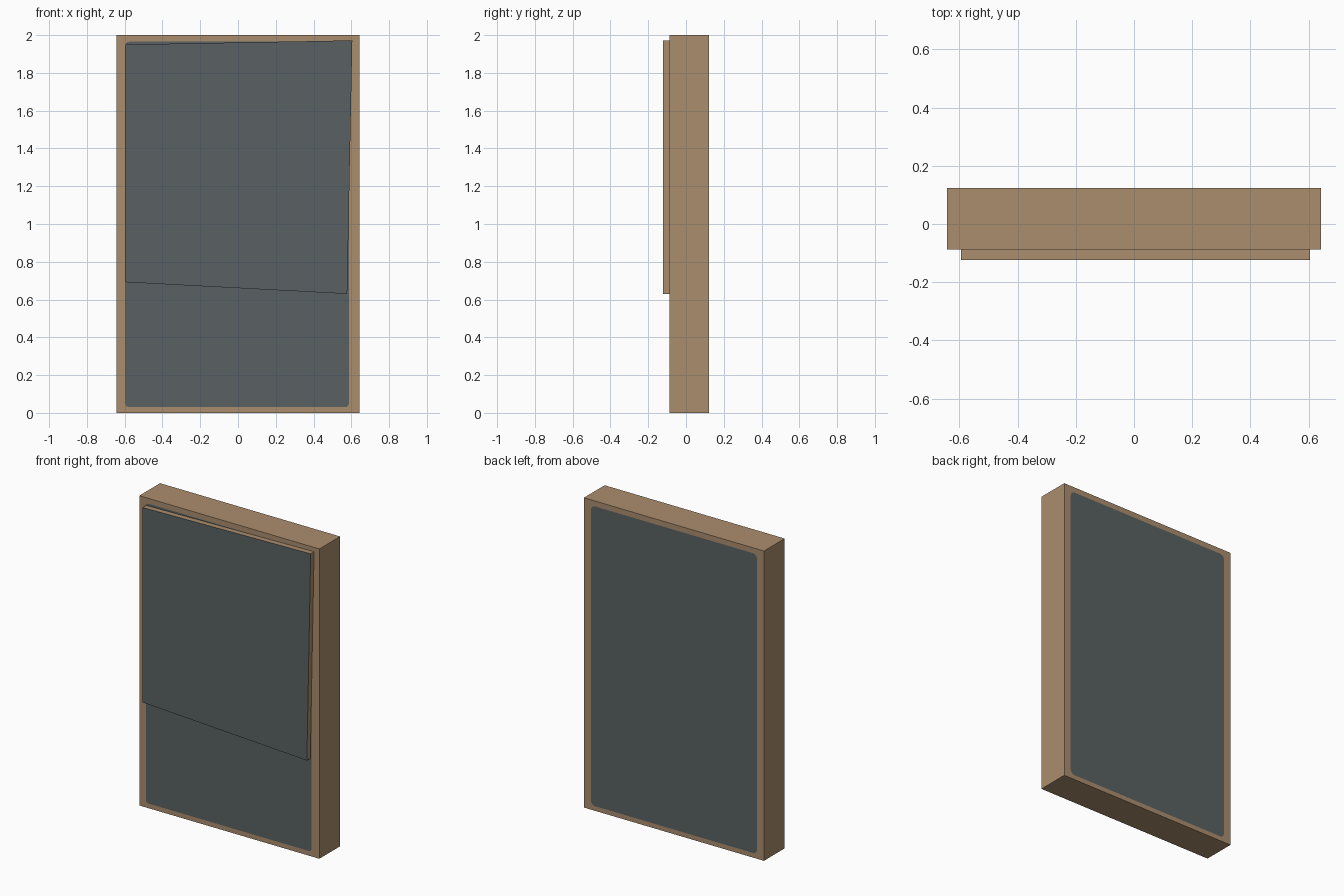
import bpy, bmesh, math

if "Cube" in bpy.data.objects:
    bpy.data.objects.remove(bpy.data.objects["Cube"])


def material(name, rgb):
    m = bpy.data.materials.new(name)
    m.diffuse_color = (*rgb, 1)
    m.use_nodes = True
    m.node_tree.nodes["Principled BSDF"].inputs["Base Color"].default_value = m.diffuse_color
    return m


TAN = material("tan wood", (0.41, 0.27, 0.155))
SLATE = material("dark slate", (0.10, 0.12, 0.125))


def rounded(x0, x1, z0, z1, r, steps=5):
    """Outline of a rounded rectangle in x, z."""
    pts = []
    corners = [(x1 - r, z1 - r), (x0 + r, z1 - r), (x0 + r, z0 + r), (x1 - r, z0 + r)]
    for i, (cx, cz) in enumerate(corners):
        for k in range(steps + 1):
            a = math.pi / 2 * (i + k / steps)
            pts.append((cx + r * math.cos(a), cz + r * math.sin(a)))
    return pts


def loop_edges(bm, verts):
    return [bm.edges.new((verts[i], verts[(i + 1) % len(verts)])) for i in range(len(verts))]


def finish(name, bm):
    me = bpy.data.meshes.new(name)
    bm.to_mesh(me)
    bm.free()
    me.materials.append(TAN)
    me.materials.append(SLATE)
    ob = bpy.data.objects.new(name, me)
    bpy.context.collection.objects.link(ob)
    return ob


# Frame block: tan box with a flush slate panel set into the front and back
W, H, Y0, Y1 = 0.643, 2.0, -0.088, 0.123
bm = bmesh.new()
rings = []
for y, panel in ((Y0, (-0.597, 0.587, 0.03, 1.965, 0.02)),
                 (Y1, (-0.593, 0.593, 0.03, 1.965, 0.03))):
    outer = [bm.verts.new((x, y, z)) for x, z in ((-W, 0), (W, 0), (W, H), (-W, H))]
    inner = [bm.verts.new((x, y, z)) for x, z in rounded(*panel)]
    edges = loop_edges(bm, outer) + loop_edges(bm, inner)
    n = -1 if y < 0 else 1
    bmesh.ops.triangle_fill(bm, edges=edges, use_beauty=True, normal=(0, n, 0))
    bm.faces.new(inner).material_index = 1
    rings.append(outer)
for i in range(4):
    j = (i + 1) % 4
    bm.faces.new((rings[0][i], rings[0][j], rings[1][j], rings[1][i]))
bmesh.ops.recalc_face_normals(bm, faces=bm.faces)
finish("frame_block", bm)

# Uneven slab on the upper front: slate face, tan edges
QUAD = [(-0.595, 0.692), (0.578, 0.63), (0.605, 1.972), (-0.595, 1.95)]
bm = bmesh.new()
front = [bm.verts.new((x, -0.123, z)) for x, z in QUAD]
back = [bm.verts.new((x, Y0, z)) for x, z in QUAD]
bm.faces.new(front).material_index = 1
bm.faces.new(back[::-1])
for i in range(4):
    j = (i + 1) % 4
    bm.faces.new((front[i], back[i], back[j], front[j]))
bmesh.ops.recalc_face_normals(bm, faces=bm.faces)
finish("upper_slab", bm)
